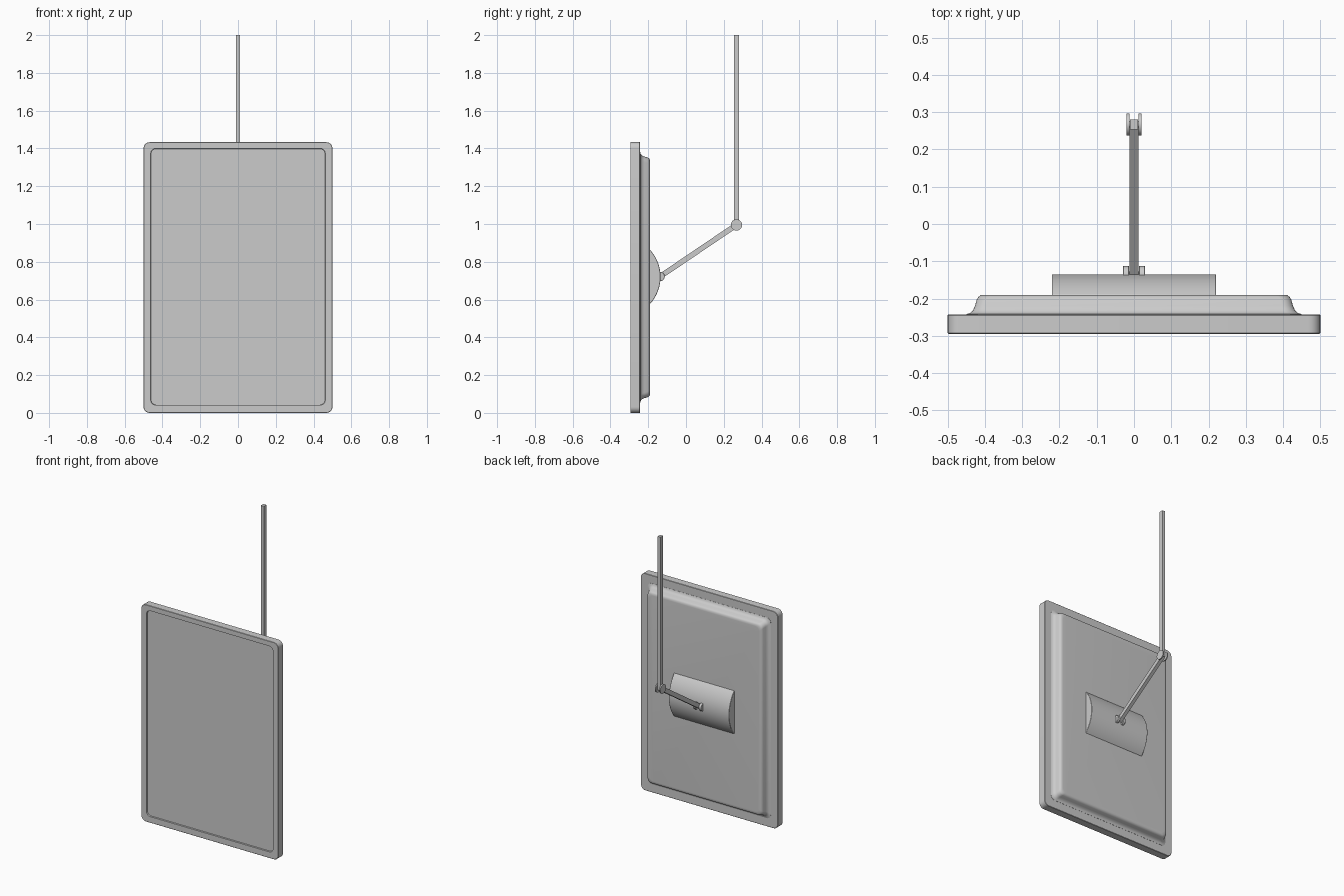
import bpy, bmesh, math
from math import sin, cos, pi

if "Cube" in bpy.data.objects:
    bpy.data.objects.remove(bpy.data.objects["Cube"])


def finish(name, bm, bevel=0.0):
    bmesh.ops.recalc_face_normals(bm, faces=bm.faces)
    mesh = bpy.data.meshes.new(name)
    bm.to_mesh(mesh)
    bm.free()
    ob = bpy.data.objects.new(name, mesh)
    bpy.context.collection.objects.link(ob)
    bpy.ops.object.select_all(action='DESELECT')
    ob.select_set(True)
    bpy.context.view_layer.objects.active = ob
    bpy.ops.object.shade_smooth_by_angle(angle=math.radians(35))
    if bevel:
        mod = ob.modifiers.new("Bevel", 'BEVEL')
        mod.width, mod.segments, mod.limit_method = bevel, 2, 'ANGLE'
    return ob


def rounded_rect(hx, z0, z1, r, y, seg=6):
    pts = []
    corners = ((hx - r, z1 - r), (r - hx, z1 - r), (r - hx, z0 + r), (hx - r, z0 + r))
    for i, (cx, cz) in enumerate(corners):
        for k in range(seg + 1):
            a = (i + k / seg) * pi / 2
            pts.append((cx + r * cos(a), y, cz + r * sin(a)))
    return pts


def loft(name, rings):
    """Skin a stack of rounded rectangles (hx, z0, z1, radius, y) and cap both ends."""
    bm = bmesh.new()
    loops = [[bm.verts.new(p) for p in rounded_rect(*r)] for r in rings]
    for a, b in zip(loops, loops[1:]):
        for i in range(len(a)):
            j = (i + 1) % len(a)
            bm.faces.new((a[i], a[j], b[j], b[i]))
    bm.faces.new(loops[0])
    bm.faces.new(loops[-1])
    return finish(name, bm)


def extrude_x(name, profile, x0, x1, bevel=0.0):
    """Extrude a (y, z) outline along x."""
    bm = bmesh.new()
    face = bm.faces.new([bm.verts.new((x0, y, z)) for y, z in profile])
    new = bmesh.ops.extrude_face_region(bm, geom=[face])['geom']
    bmesh.ops.translate(bm, vec=(x1 - x0, 0, 0),
                        verts=[v for v in new if isinstance(v, bmesh.types.BMVert)])
    return finish(name, bm, bevel)


def arc(cy, cz, r, a0, a1, n):
    return [(cy + r * cos(a0 + (a1 - a0) * i / n),
             cz + r * sin(a0 + (a1 - a0) * i / n)) for i in range(n + 1)]


def circle(cy, cz, r, n=24):
    return arc(cy, cz, r, 0, 2 * pi, n)[:-1]


def bar(p, q, t):
    d = math.dist(p, q)
    ny, nz = -(q[1] - p[1]) / d * t, (q[0] - p[0]) / d * t
    return [(p[0] + ny, p[1] + nz), (q[0] + ny, q[1] + nz),
            (q[0] - ny, q[1] - nz), (p[0] - ny, p[1] - nz)]


# Screen panel: recessed display, bezel, side wall
loft("screen_panel", [
    (0.460, 0.043, 1.398, 0.025, -0.287),
    (0.462, 0.041, 1.400, 0.026, -0.295),
    (0.498, 0.002, 1.431, 0.030, -0.295),
    (0.500, 0.000, 1.433, 0.032, -0.293),
    (0.500, 0.000, 1.433, 0.032, -0.245),
    (0.498, 0.002, 1.431, 0.030, -0.243)])

# Back shell: flared foot, steep wall, rounded shoulder
steps = ((0.450, -0.246), (0.450, -0.242), (0.440, -0.239), (0.432, -0.232), (0.427, -0.220),
         (0.422, -0.203), (0.418, -0.196), (0.411, -0.191), (0.400, -0.190))
loft("back_shell", [(h, 0.505 - h, 0.930 + h, 0.03, y) for h, y in steps])

# Curved mounting plate
half, sag = 0.143, 0.055
R = (half ** 2 + sag ** 2) / (2 * sag)
ang = math.asin(half / R)
plate = [(-0.195, 0.577), *arc(-0.135 - R, 0.72, R, -ang, ang, 24), (-0.195, 0.863)]
extrude_x("mount_plate", plate, -0.22, 0.22, 0.003)

# Joints and arms
lower, elbow = (-0.137, 0.722), (0.267, 0.995)
lug = [(-0.155, 0.697), *arc(-0.138, 0.722, 0.025, -pi / 2, pi / 2, 12), (-0.155, 0.747)]
for side, s in (("left", -1), ("right", 1)):
    extrude_x(f"mount_lug_{side}", lug, s * 0.013, s * 0.030, 0.002)
    extrude_x(f"elbow_disc_{side}", circle(*elbow, 0.030), s * 0.0125, s * 0.020)
extrude_x("mount_pin", circle(*lower, 0.010), -0.028, 0.028)
extrude_x("elbow_pin", circle(*elbow, 0.010), -0.018, 0.018)
extrude_x("swing_arm", bar(lower, elbow, 0.014), -0.0115, 0.0115)
extrude_x("ceiling_pole", bar((0.267, 0.985), (0.267, 2.0), 0.0135), -0.011, 0.011)
